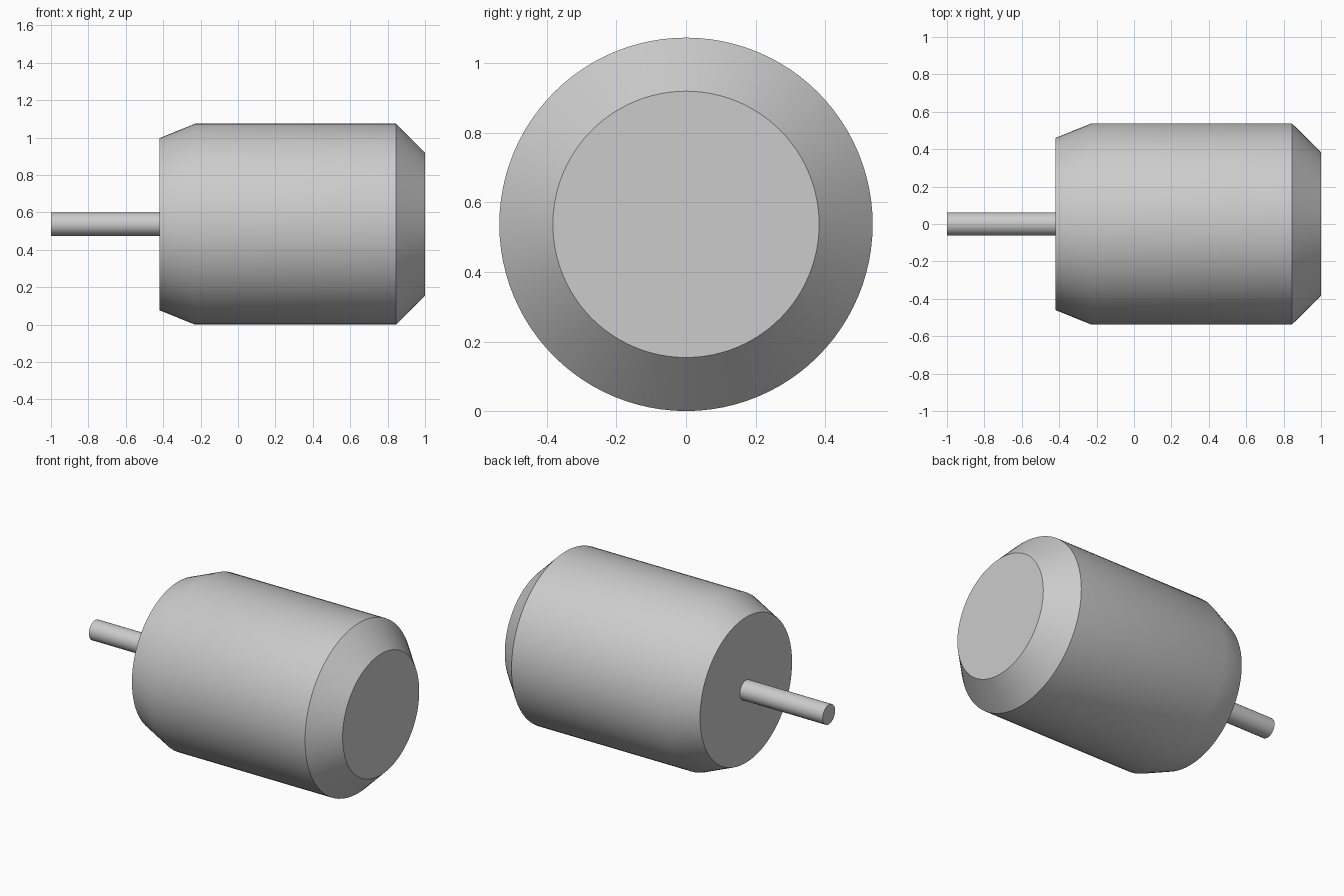
import bpy
import bmesh
from math import radians, tau
from mathutils import Matrix, Vector

AXIS_Z = 0.537
SIDES = 96

cube = bpy.data.objects.get("Cube")
if cube:
    bpy.data.objects.remove(cube, do_unlink=True)

grey = bpy.data.materials.new("plain_grey")
grey.use_nodes = True
colour = (0.6, 0.6, 0.6, 1)
grey.diffuse_color = colour
grey.node_tree.nodes["Principled BSDF"].inputs["Base Color"].default_value = colour


def turned_part(name, profile, sides):
    """Closed solid turned about the x axis from (x, radius) points."""
    bm = bmesh.new()
    rings = []
    for x, radius in profile:
        ring = [bm.verts.new(Matrix.Rotation(tau * i / sides, 3, 'X') @ Vector((x, 0, radius)))
                for i in range(sides)]
        rings.append(ring)
    for a, b in zip(rings, rings[1:]):
        for i in range(sides):
            j = (i + 1) % sides
            bm.faces.new((a[i], a[j], b[j], b[i]))
    bm.faces.new(rings[0])
    bm.faces.new(rings[-1])
    bmesh.ops.recalc_face_normals(bm, faces=bm.faces)
    mesh = bpy.data.meshes.new(name)
    bm.to_mesh(mesh)
    bm.free()
    mesh.materials.append(grey)
    part = bpy.data.objects.new(name, mesh)
    part.location.z = AXIS_Z
    bpy.context.collection.objects.link(part)
    bpy.ops.object.select_all(action='DESELECT')
    part.select_set(True)
    bpy.context.view_layer.objects.active = part
    bpy.ops.object.shade_smooth_by_angle(angle=radians(30))
    return part


# Drum with a shallow taper at the shaft end and a chamfer at the other
turned_part("body", [(-0.42, 0.46), (-0.23, AXIS_Z), (0.845, AXIS_Z), (1, 0.383)], SIDES)

# Thin shaft
turned_part("shaft", [(-1, 0.062), (-0.42, 0.062)], SIDES // 2)
